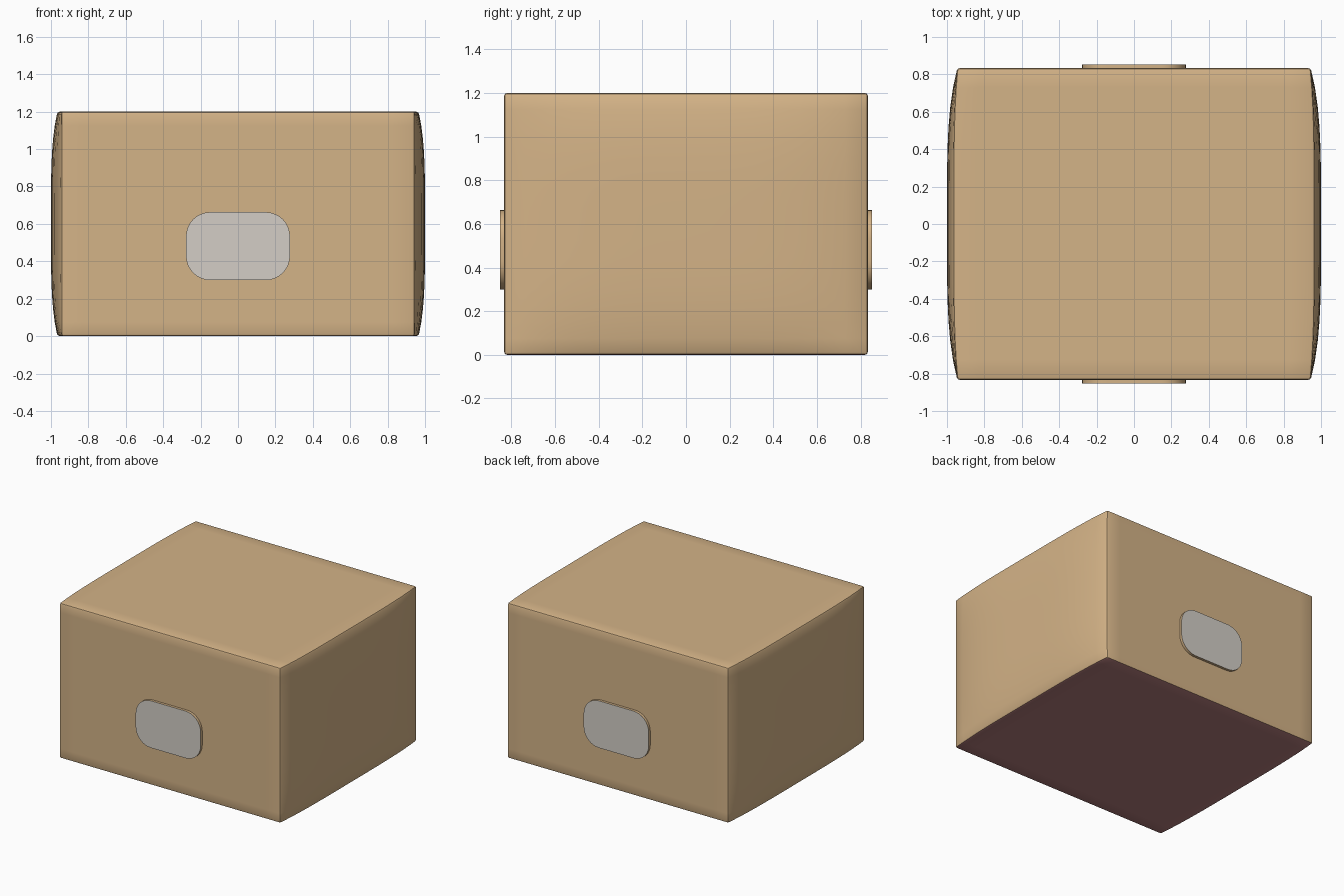
import bpy, bmesh, math

if "Cube" in bpy.data.objects:
    bpy.data.objects.remove(bpy.data.objects["Cube"])

W, D, H = 0.945, 0.833, 1.2   # half width, half depth, height


def material(name, rgb):
    m = bpy.data.materials.new(name)
    lin = [c / 12.92 if c <= 0.04045 else ((c + 0.055) / 1.055) ** 2.4
           for c in (v / 255 for v in rgb)]
    m.diffuse_color = (*lin, 1)
    m.use_nodes = True
    m.node_tree.nodes["Principled BSDF"].inputs["Base Color"].default_value = m.diffuse_color
    return m


tan = material("cardboard_tan", (212, 179, 135))
pink = material("dusty_pink", (176, 122, 122))
silver = material("pale_grey", (211, 206, 198))


def finish(bm, name, mats):
    bmesh.ops.recalc_face_normals(bm, faces=bm.faces)
    me = bpy.data.meshes.new(name)
    bm.to_mesh(me)
    bm.free()
    ob = bpy.data.objects.new(name, me)
    bpy.context.collection.objects.link(ob)
    for m in mats:
        me.materials.append(m)
    return ob


def smooth(ob):
    bpy.ops.object.select_all(action='DESELECT')
    ob.select_set(True)
    bpy.context.view_layer.objects.active = ob
    bpy.ops.object.shade_smooth_by_angle(angle=math.radians(30))


# Box body: side walls puff outwards towards their middle
bm = bmesh.new()
bmesh.ops.create_cube(bm, size=2)
bmesh.ops.subdivide_edges(bm, edges=bm.edges[:], cuts=15, use_grid_fill=True)
for v in bm.verts:
    x, y, z = v.co
    fy = 1 - abs(y) ** 4
    gz = 0.38 + 0.62 * (1 - abs(z) ** 4)
    v.co = (x * (W + 0.055 * fy * gz), y * D, (z + 1) * H / 2)
# Round the long edges a little
bm.normal_update()
sharp = [e for e in bm.edges if e.calc_face_angle(0) > 0.9]
bmesh.ops.bevel(bm, geom=sharp, offset=0.013, offset_type='OFFSET',
                segments=2, profile=0.5, affect='EDGES')
# Pink underside
bm.normal_update()
for f in bm.faces:
    f.material_index = 1 if f.normal.z < -0.9 and f.calc_center_median().z < 0.01 else 0
smooth(finish(bm, "box_body", [tan, pink]))


# Handle plates on the front and back: rounded rectangles
def handle(name, side):
    hw, hh, r, zc = 0.278, 0.182, 0.13, 0.481
    bm = bmesh.new()
    ring = []
    for q, (sx, sz) in enumerate(((1, 1), (-1, 1), (-1, -1), (1, -1))):
        for i in range(9):
            a = math.radians(90 * q + 90 * i / 8)
            ring.append(bm.verts.new((sx * (hw - r) + r * math.cos(a), side * (D - 0.02),
                                      zc + sz * (hh - r) + r * math.sin(a))))
    base = bm.faces.new(ring)
    ext = bmesh.ops.extrude_face_region(bm, geom=[base])["geom"]
    for v in ext:
        if isinstance(v, bmesh.types.BMVert):
            v.co.y = side * 0.853
    bm.normal_update()
    # Tan rim, pale face
    bmesh.ops.recalc_face_normals(bm, faces=bm.faces)
    for f in bm.faces:
        f.material_index = 0 if abs(f.normal.y) > 0.9 else 1
    smooth(finish(bm, name, [silver, tan]))


handle("front_handle", -1)
handle("back_handle", 1)
